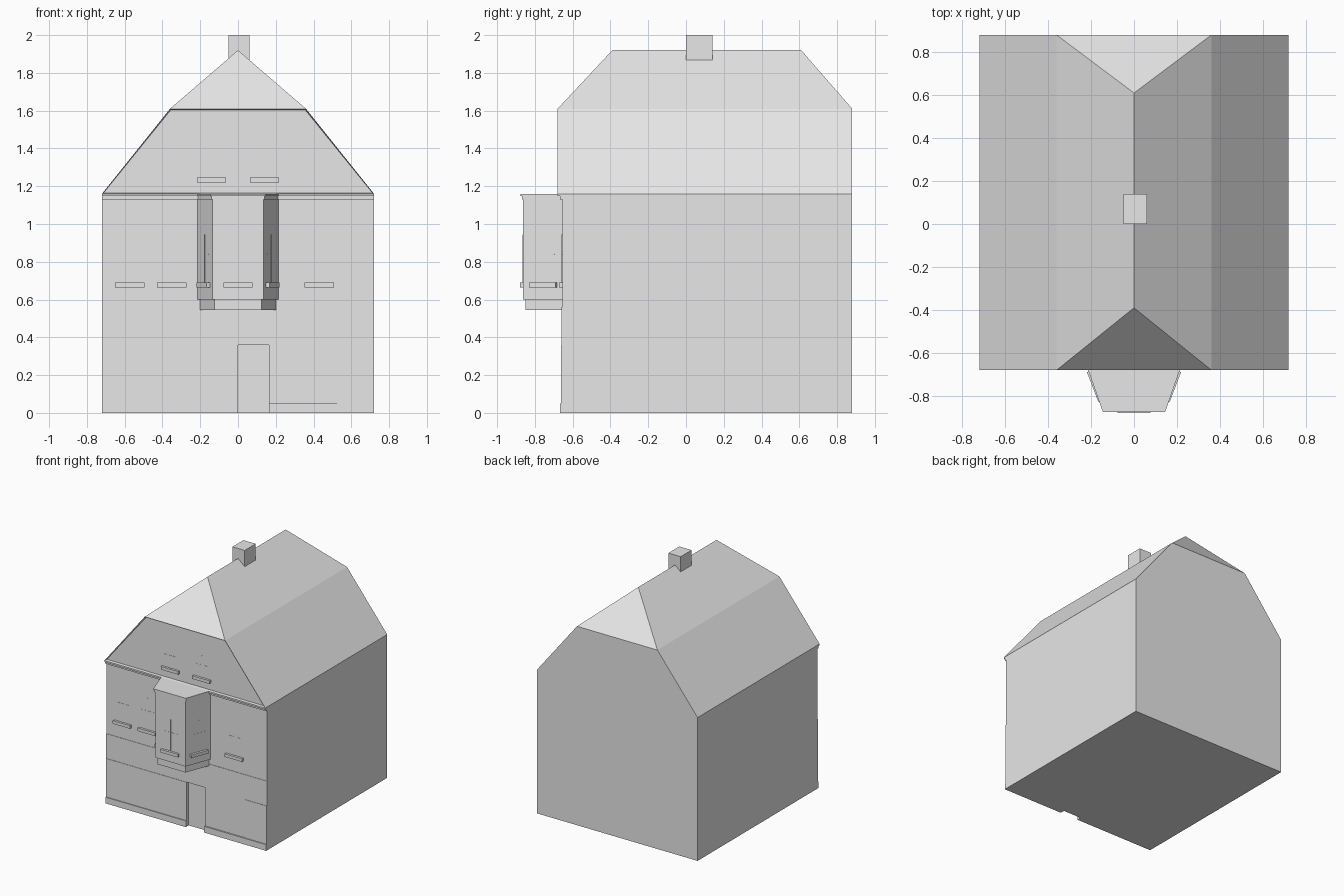
import bpy, bmesh, math
from mathutils import Matrix, Vector

if "Cube" in bpy.data.objects:
    bpy.data.objects.remove(bpy.data.objects["Cube"])

grey = bpy.data.materials.new("plain grey")
grey.diffuse_color = (0.8, 0.8, 0.8, 1)
grey.use_nodes = True
grey.node_tree.nodes["Principled BSDF"].inputs["Base Color"].default_value = grey.diffuse_color


def finish(name, bm):
    bmesh.ops.recalc_face_normals(bm, faces=bm.faces)
    me = bpy.data.meshes.new(name)
    bm.to_mesh(me)
    bm.free()
    me.materials.append(grey)
    ob = bpy.data.objects.new(name, me)
    bpy.context.collection.objects.link(ob)
    return ob


def prism(points, offset):
    """Extrude a flat outline along an offset vector."""
    bm = bmesh.new()
    face = bm.faces.new([bm.verts.new(p) for p in points])
    ext = bmesh.ops.extrude_face_region(bm, geom=[face])
    bmesh.ops.translate(bm, verts=[v for v in ext["geom"] if isinstance(v, bmesh.types.BMVert)],
                        vec=offset)
    bmesh.ops.recalc_face_normals(bm, faces=bm.faces)
    return bm


def box(name, x0, x1, y0, y1, z0, z1):
    pts = [(x0, y0, z0), (x1, y0, z0), (x1, y1, z0), (x0, y1, z0)]
    return finish(name, prism(pts, (0, 0, z1 - z0)))


W, BACK, WALL = 0.72, 0.88, -0.655

# Walls: stepped front with faint string courses, extruded across the width
steps = [(BACK, 0), (-0.661, 0), (-0.661, 0.36), (-0.658, 0.36), (-0.658, 0.56),
         (WALL, 0.56), (WALL, 1.16), (BACK, 1.16)]
walls = finish("walls", prism([(-W, y, z) for y, z in steps], (2 * W, 0, 0)))

# Door recess and shallow shopfront panel
for name, x0, x1, z0, depth in [("door_cutter", 0, 0.165, -0.1, 0.03),
                                ("panel_cutter", 0.16, 0.525, 0.05, 0.004)]:
    cutter = box(name, x0, x1, -0.8, -0.661 + depth, z0, 0.36)
    cutter.hide_render = True
    cutter.hide_viewport = True
    mod = walls.modifiers.new(name, 'BOOLEAN')
    mod.operation, mod.solver, mod.object = 'DIFFERENCE', 'EXACT', cutter

# Plinth on either side of the door
box("plinth_left", -W, 0, -0.668, WALL, 0, 0.05)
box("plinth_right", 0.165, W, -0.668, WALL, 0, 0.05)

# Roof: two-pitch profile with clipped gables, front gable set behind its verge
outline = [(-W, 1.16), (W, 1.16), (0.36, 1.61), (0, 1.92), (-0.36, 1.61)]
roof = prism([(x, -0.68, z) for x, z in outline], (0, BACK + 0.68, 0))
for y, run in [(-0.68, 0.29), (BACK, -0.27)]:
    normal = Vector((0, -0.31 if run > 0 else 0.31, abs(run)))
    cut = bmesh.ops.bisect_plane(roof, geom=roof.verts[:] + roof.edges[:] + roof.faces[:],
                                 dist=1e-5, plane_co=(0, y, 1.61), plane_no=normal,
                                 clear_outer=True)
    bmesh.ops.holes_fill(roof, edges=[e for e in cut["geom_cut"]
                                      if isinstance(e, bmesh.types.BMEdge)])
bmesh.ops.recalc_face_normals(roof, faces=roof.faces)
gable = min(roof.faces, key=lambda f: f.calc_center_median().y)
bmesh.ops.inset_region(roof, faces=[gable], thickness=0.008)
bmesh.ops.translate(roof, verts=gable.verts, vec=(0, 0.022, 0))
finish("roof", roof)

# Cornice and chimney
box("cornice_lower", -W, W, -0.668, WALL, 1.13, 1.147)
box("cornice_upper", -W, W, -0.68, WALL, 1.147, 1.16)
box("chimney", -0.05, 0.06, 0, 0.14, 1.865, 2.0)


# Oriel bay: stacked trapezoids
def bay(name, back, front, y, z0, z1):
    pts = [(-back, WALL + 0.01, z0), (-front, y, z0), (front, y, z0), (back, WALL + 0.01, z0)]
    finish(name, prism(pts, (0, 0, z1 - z0)))


bay("bay_base", 0.205, 0.125, -0.85, 0.545, 0.6)
bay("bay_body", 0.217, 0.134, -0.862, 0.6, 1.13)
bay("bay_cap_lower", 0.221, 0.14, -0.867, 1.13, 1.147)
bay("bay_cap_upper", 0.226, 0.145, -0.875, 1.147, 1.16)


# Windows: a sill, a slim mullion and a slim transom, placed on any wall plane
def window(name, x, y, z, height, angle=0, sill=0.155):
    place = Matrix.Translation((x, y, z)) @ Matrix.Rotation(angle, 4, 'Z')
    parts = [("sill", -sill / 2, sill / 2, -0.018, 0, 0.025),
             ("mullion", -0.003, 0.003, -0.003, 0.025, height),
             ("transom", -0.06, 0.06, -0.0015, height * 0.62, height * 0.62 + 0.003)]
    for part, x0, x1, y0, z0, z1 in parts:
        ob = box(f"{name}_{part}", x0, x1, y0, 0.004, z0, z1)
        ob.data.transform(place)


for i, x in enumerate((-0.573, -0.35, 0.43)):
    window(f"wall_window_{i + 1}", x, WALL, 0.665, 0.28)
for side, x in (("left", -0.14), ("right", 0.14)):
    window(f"gable_window_{side}", x, -0.658, 1.22, 0.2)
window("bay_window_front", 0, -0.862, 0.665, 0.28)
slant = math.atan2(0.217, 0.083)
for side, s in (("left", -1), ("right", 1)):
    window(f"bay_window_{side}", s * 0.1755, -0.7535, 0.665, 0.28, s * slant, 0.15)
